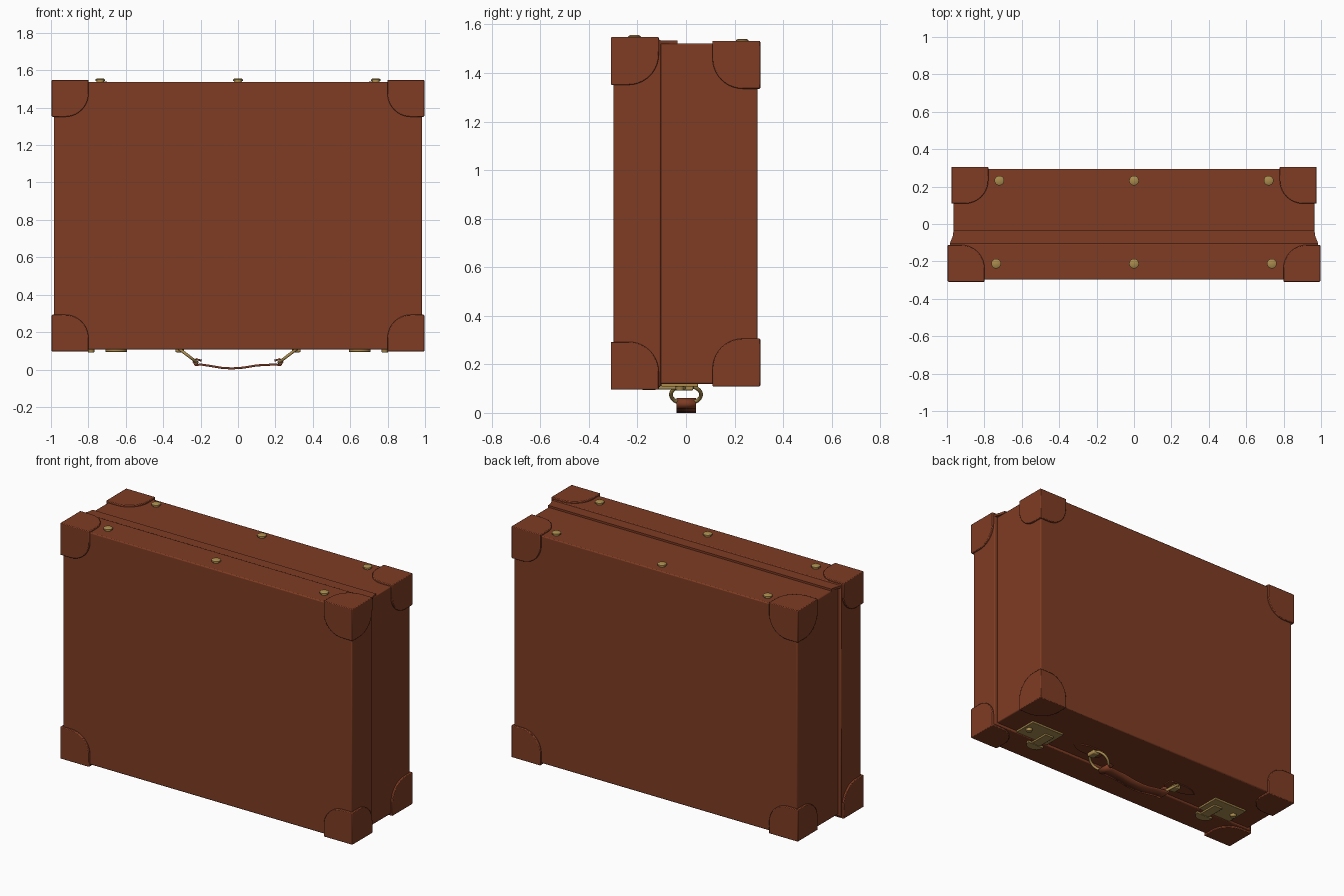
import bpy, bmesh, math
from mathutils import Matrix, Vector

cube = bpy.data.objects.get("Cube")
if cube:
    bpy.data.objects.remove(cube, do_unlink=True)


def material(name, rgb, rough):
    m = bpy.data.materials.new(name)
    m.use_nodes = True
    m.diffuse_color = (*rgb, 1)
    node = next(n for n in m.node_tree.nodes if n.type == 'BSDF_PRINCIPLED')
    node.inputs["Base Color"].default_value = (*rgb, 1)
    node.inputs["Roughness"].default_value = rough
    return m


LEATHER = material("brown leather", (0.21, 0.045, 0.017), 0.6)
BRASS = material("aged brass", (0.40, 0.26, 0.075), 0.4)


def finish(name, bm, mat, bevel=0.0):
    bmesh.ops.recalc_face_normals(bm, faces=bm.faces)
    mesh = bpy.data.meshes.new(name)
    bm.to_mesh(mesh)
    bm.free()
    mesh.materials.append(mat)
    ob = bpy.data.objects.new(name, mesh)
    bpy.context.collection.objects.link(ob)
    if bevel:
        mod = ob.modifiers.new("soft edges", 'BEVEL')
        mod.width = bevel
        mod.segments = 2
        mod.limit_method = 'ANGLE'
    bpy.ops.object.select_all(action='DESELECT')
    ob.select_set(True)
    bpy.context.view_layer.objects.active = ob
    bpy.ops.object.shade_smooth_by_angle(angle=math.radians(35))
    return ob


def add_box(bm, lo, hi):
    lo, hi = Vector(lo), Vector(hi)
    size = hi - lo
    mat = Matrix.Translation((lo + hi) / 2) @ Matrix.Diagonal((*size, 1))
    bmesh.ops.create_cube(bm, size=1, matrix=mat)


def add_disc(bm, x, y, z0, z1, r0, r1, sides=20):
    bmesh.ops.create_cone(bm, cap_ends=True, segments=sides, radius1=r0, radius2=r1,
                          depth=z1 - z0, matrix=Matrix.Translation((x, y, (z0 + z1) / 2)))


def add_prism(bm, points, offset):
    """Extrude a flat outline along an offset vector."""
    face = bm.faces.new([bm.verts.new(p) for p in points])
    new = bmesh.ops.extrude_face_region(bm, geom=[face])["geom"]
    bmesh.ops.translate(bm, vec=offset, verts=[v for v in new if isinstance(v, bmesh.types.BMVert)])


# Case halves: shallow lid in front, deeper and slightly smaller tray behind
FRONT = dict(x=0.985, y0=-0.298, y1=-0.103, z0=0.107, z1=1.537)
BACK = dict(x=0.965, y0=-0.108, y1=0.295, z0=0.12, z1=1.521)
for name, h in (("case_lid", FRONT), ("case_tray", BACK)):
    bm = bmesh.new()
    add_box(bm, (-h["x"], h["y0"], h["z0"]), (h["x"], h["y1"], h["z1"]))
    finish(name, bm, LEATHER, 0.006)


# Corner guards: three rounded leaves meeting at each outer corner
def corner_outline(size=0.197, radius=0.125, steps=10):
    pts = [(0, 0), (size, 0)]
    c = size - radius
    for i in range(steps + 1):
        a = math.pi / 2 * i / steps
        pts.append((c + radius * math.cos(a), c + radius * math.sin(a)))
    return pts + [(0, size)]


def corner_guard(name, corner, inward):
    bm = bmesh.new()
    for axis in range(3):
        u, v = (axis + 1) % 3, (axis + 2) % 3
        pts = []
        for a, b in corner_outline():
            p = Vector(corner)
            p[u] += a * inward[u]
            p[v] += b * inward[v]
            pts.append(p)
        offset = Vector((0, 0, 0))
        offset[axis] = 0.015 * inward[axis]
        add_prism(bm, pts, offset)
    finish(name, bm, LEATHER, 0.004)


PAD = 0.011
for half, h in (("front", FRONT), ("back", BACK)):
    y, dy = (h["y0"] - PAD, 1) if half == "front" else (h["y1"] + PAD, -1)
    for side, s in (("left", 1), ("right", -1)):
        for level, z, dz in (("lower", h["z0"] - PAD, 1), ("upper", h["z1"] + PAD, -1)):
            corner_guard(f"{half}_{side}_{level}_corner", (s * (h["x"] + PAD), y, z), (-s, dy, dz))

# Leather hinge strip on top, flaring out toward the lid
bm = bmesh.new()
flare = [(0.965, -0.036), (0.969, -0.065), (0.977, -0.085), (0.985, -0.106)]
outline = flare + [(-x, y) for x, y in reversed(flare)]
add_prism(bm, [(x, y, 1.519) for x, y in outline], (0, 0, 0.014))
finish("hinge_strip", bm, LEATHER)

# Brass feet: a flat washer with a domed head
for half, y, z, spread in (("front", -0.212, 1.537, 0.737), ("back", 0.232, 1.521, 0.72)):
    for place, s in (("left", 1), ("middle", 0), ("right", -1)):
        bm = bmesh.new()
        add_disc(bm, s * spread, y, z - 0.002, z + 0.006, 0.02, 0.02)
        add_disc(bm, s * spread, y, z + 0.006, z + 0.014, 0.026, 0.026)
        add_disc(bm, s * spread, y, z + 0.014, z + 0.019, 0.026, 0.018)
        finish(f"{half}_{place}_foot", bm, BRASS)

for side, s in (("left", 1), ("right", -1)):
    # Latch: plate on the tray, push button and hasp reaching over the lid
    bm = bmesh.new()
    xs = sorted((s * 0.585, s * 0.82))
    add_box(bm, (xs[0], -0.102, 0.108), (xs[1], 0.05, 0.122))
    finish(f"{side}_latch_plate", bm, BRASS, 0.003)
    bm = bmesh.new()
    add_disc(bm, s * 0.785, -0.025, 0.092, 0.11, 0.016, 0.02)
    finish(f"{side}_latch_button", bm, BRASS)
    bm = bmesh.new()
    cx = s * 0.65
    add_box(bm, (cx - 0.03, -0.14, 0.097), (cx + 0.03, 0.0, 0.109))
    arc = [(cx + 0.058 * math.cos(a), -0.125 + 0.055 * math.sin(a))
           for a in [math.pi * (1 + i / 12) for i in range(13)]]
    add_prism(bm, [(x, y, 0.094) for x, y in arc], (0, 0, 0.014))
    finish(f"{side}_latch_hasp", bm, BRASS, 0.002)

    # Handle mount: pointed leather patch, brass saddle and tilted ring
    bm = bmesh.new()
    patch = [(0.25, 0.025), (0.27, 0.04), (0.38, 0.04), (0.43, 0.025), (0.465, 0)]
    outline = patch + [(x, -y) for x, y in reversed(patch[:-1])]
    add_prism(bm, [(s * x, y, 0.113) for x, y in outline], (0, 0, 0.009))
    finish(f"{side}_handle_patch", bm, LEATHER)
    bm = bmesh.new()
    xs = sorted((s * 0.29, s * 0.335))
    add_box(bm, (xs[0], -0.03, 0.092), (xs[1], 0.03, 0.118))
    finish(f"{side}_handle_saddle", bm, BRASS, 0.006)
    bpy.ops.mesh.primitive_torus_add(major_radius=0.062, minor_radius=0.008, major_segments=32,
                                     minor_segments=10, location=(s * 0.268, 0, 0.075),
                                     rotation=(0, -s * 0.65, 0))
    ring = bpy.context.object
    ring.name = f"{side}_handle_ring"
    ring.data.materials.append(BRASS)
    bpy.ops.object.shade_smooth()

# Handle: sagging strap whose ends loop round the rings
loop = [(0.195, 0.047), (0.222, 0.055), (0.238, 0.04), (0.227, 0.023), (0.2, 0.027)]
sag = [(-0.14, 0.018), (-0.08, 0.008), (-0.03, 0.006), (0.03, 0.01), (0.1, 0.022)]
path = [(-x, z) for x, z in loop] + sag + list(reversed(loop))
bm = bmesh.new()
rows = [[bm.verts.new((x, y, z)) for y in (-0.04, 0.042)] for x, z in path]
for a, b in zip(rows, rows[1:]):
    bm.faces.new((a[0], a[1], b[1], b[0]))
strap = finish("handle_strap", bm, LEATHER)
solid = strap.modifiers.new("thickness", 'SOLIDIFY')
solid.thickness = 0.011
solid.offset = 0
